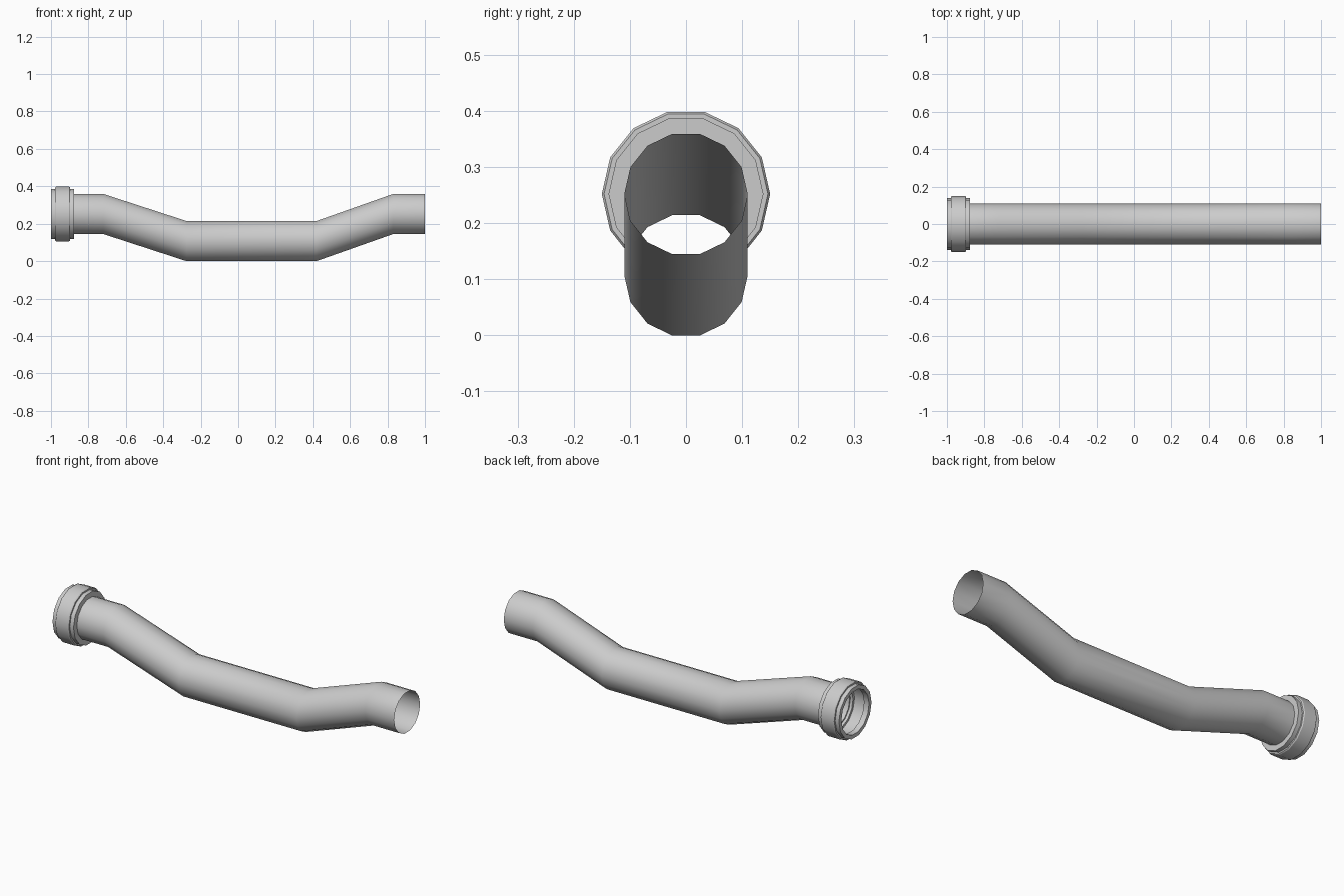
import bpy, math

if "Cube" in bpy.data.objects:
    bpy.data.objects.remove(bpy.data.objects["Cube"])

SIDES = 14
AXIS_Z = 0.252


def skin_rings(name, rings, closed=False):
    """Join upright 14-sided rings given as (x, centre z, radius)."""
    verts, faces = [], []
    for x, z, r in rings:
        for i in range(SIDES):
            a = 2 * math.pi * i / SIDES
            verts.append((x, r * math.cos(a), z + r * math.sin(a)))
    n = len(rings)
    for k in range(n if closed else n - 1):
        m = (k + 1) % n
        for i in range(SIDES):
            j = (i + 1) % SIDES
            faces.append((k * SIDES + i, k * SIDES + j,
                          m * SIDES + j, m * SIDES + i))
    mesh = bpy.data.meshes.new(name)
    mesh.from_pydata(verts, [], [f[::-1] for f in faces])
    obj = bpy.data.objects.new(name, mesh)
    bpy.context.collection.objects.link(obj)
    bpy.ops.object.select_all(action='DESELECT')
    obj.select_set(True)
    bpy.context.view_layer.objects.active = obj
    bpy.ops.object.shade_smooth_by_angle(angle=math.radians(30))
    return obj


# Open, dipped pipe
LOW_Z = 0.107
path = [(-0.89, AXIS_Z), (-0.72, AXIS_Z), (-0.275, LOW_Z),
        (0.42, LOW_Z), (0.83, AXIS_Z), (1.0, AXIS_Z)]
skin_rings("pipe", [(x, z, 0.11) for x, z in path])

# Socket collar: stepped outside, seal groove inside
profile = [(-1.0, 0.138), (-0.978, 0.138), (-0.978, 0.146), (-0.972, 0.15),
           (-0.904, 0.15), (-0.898, 0.146), (-0.898, 0.138), (-0.876, 0.138),
           (-0.876, 0.11), (-0.89, 0.11), (-0.89, 0.117), (-0.905, 0.117),
           (-0.905, 0.13), (-0.97, 0.13), (-0.97, 0.117), (-1.0, 0.117)]
skin_rings("socket_collar", [(x, AXIS_Z, r) for x, r in profile], closed=True)
